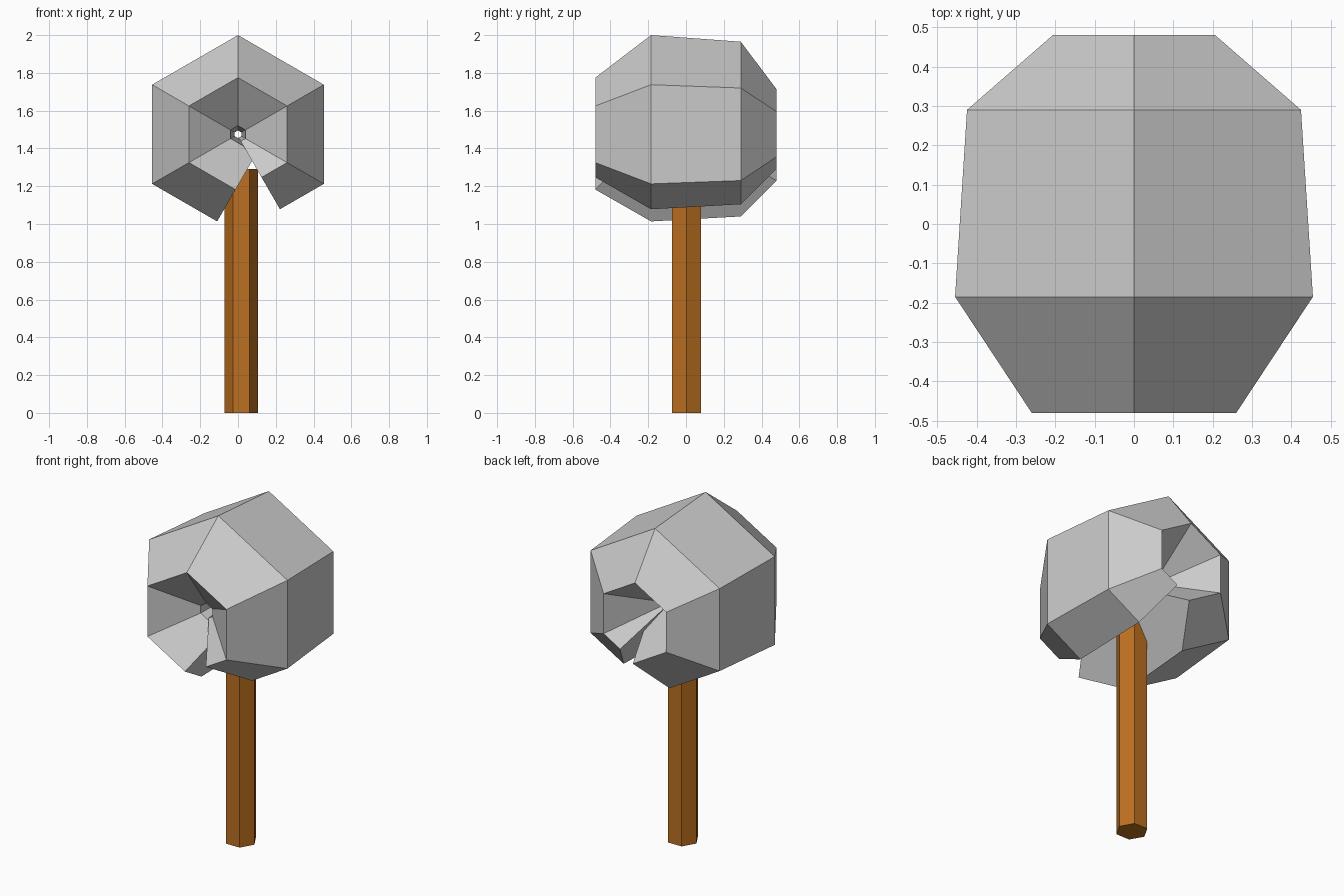
import bpy, bmesh
from math import cos, sin, radians
from mathutils import Vector

if "Cube" in bpy.data.objects:
    bpy.data.objects.remove(bpy.data.objects["Cube"])

CZ = 1.475  # height of the head's axis


def make_object(name, bm):
    bmesh.ops.recalc_face_normals(bm, faces=bm.faces[:])
    mesh = bpy.data.meshes.new(name)
    bm.to_mesh(mesh)
    bm.free()
    ob = bpy.data.objects.new(name, mesh)
    bpy.context.collection.objects.link(ob)
    return ob


# Head: hexagonal bar profile (radius, y) wrapped around the y axis, ends not meeting
profile = [(0.30, -0.48), (0.525, -0.185), (0.49, 0.29),
           (0.238, 0.48), (0.02, 0.19), (0.045, -0.295)]


def polar(deg, r):
    a = radians(deg)
    return Vector((r * cos(a), r * sin(a)))


def section(r):
    """Cross-section points from the left free end round to the right one."""
    ap = r * cos(radians(30))
    left = polar(240, ap) + polar(-30, 0.135)
    right = polar(-60, ap) + polar(210, 0.006)
    return [left] + [polar(d, r) for d in (210, 150, 90, 30, -30)] + [right]


bm = bmesh.new()
rings = [[bm.verts.new((p.x, y, CZ + p.y)) for p in section(r)] for r, y in profile]
n = len(profile)
for i in range(n):
    a, b = rings[i], rings[(i + 1) % n]
    for j in range(len(a) - 1):
        bm.faces.new((a[j], a[j + 1], b[j + 1], b[j]))
for j in (0, -1):  # flat end caps
    bm.faces.new([ring[j] for ring in rings])
make_object("head", bm)

# Handle: six-sided post
bm = bmesh.new()
pts = [polar(60 * k, 0.088) for k in range(6)]
low, top = [[bm.verts.new((0.0175 + p.x, 0.003 + p.y, z)) for p in pts] for z in (0, 1.29)]
for k in range(6):
    m = (k + 1) % 6
    bm.faces.new((low[k], low[m], top[m], top[k]))
bm.faces.new(low)
bm.faces.new(top)
handle = make_object("handle", bm)
wood = bpy.data.materials.new("brown_wood")
wood.diffuse_color = (0.5, 0.16, 0.015, 1)
wood.use_nodes = True
wood.node_tree.nodes["Principled BSDF"].inputs["Base Color"].default_value = wood.diffuse_color
handle.data.materials.append(wood)
